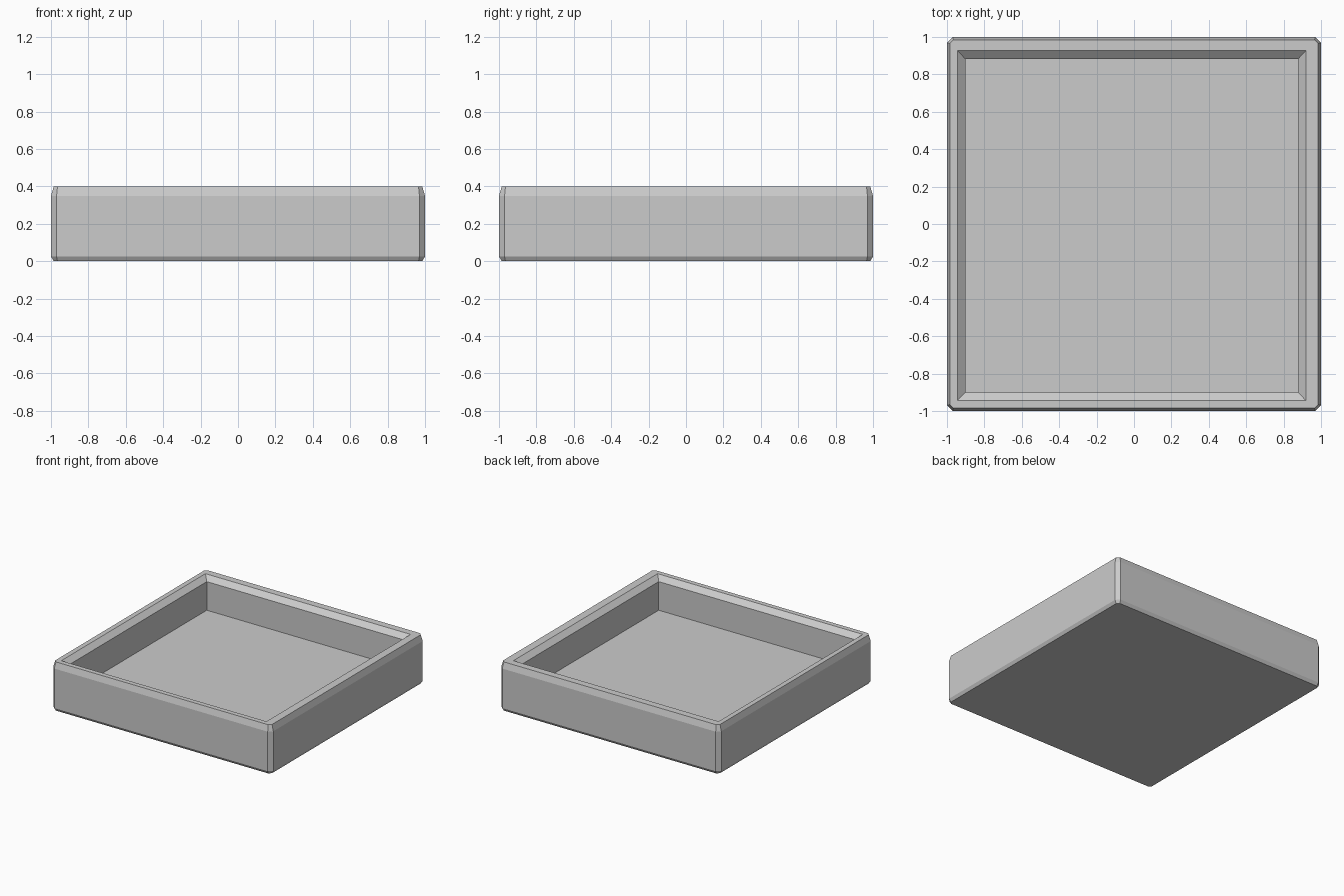
import bpy, bmesh

if "Cube" in bpy.data.objects:
    bpy.data.objects.remove(bpy.data.objects["Cube"])

bm = bmesh.new()


def ring(x0, x1, y0, y1, z, cut):
    """Rectangle loop with cut corners, counter-clockwise from above."""
    pts = [(x0 + cut, y0), (x1 - cut, y0), (x1, y0 + cut), (x1, y1 - cut),
           (x1 - cut, y1), (x0 + cut, y1), (x0, y1 - cut), (x0, y0 + cut)]
    return [bm.verts.new((x, y, z)) for x, y in pts]


# Outer shell from bottom to rim, then the slightly off-centre recess down to its floor
rings = [
    ring(-0.985, 0.985, -0.985, 0.985, 0.0, 0.02),
    ring(-1, 1, -1, 1, 0.025, 0.03),
    ring(-1, 1, -1, 1, 0.35, 0.03),
    ring(-0.985, 0.985, -0.985, 0.985, 0.4, 0.02),
    ring(-0.945, 0.92, -0.945, 0.927, 0.4, 0.0),
    ring(-0.902, 0.878, -0.9, 0.883, 0.363, 0.0),
    ring(-0.902, 0.878, -0.9, 0.883, 0.128, 0.0),
]
for low, high in zip(rings, rings[1:]):
    for i in range(8):
        j = (i + 1) % 8
        bm.faces.new((low[i], low[j], high[j], high[i]))

# Underside and tray floor
bm.faces.new(reversed(rings[0]))
bm.faces.new(rings[-1])

# Square recess corners collapse to single points
bmesh.ops.remove_doubles(bm, verts=bm.verts[:], dist=0.0001)
bmesh.ops.recalc_face_normals(bm, faces=bm.faces[:])

mesh = bpy.data.meshes.new("tray")
bm.to_mesh(mesh)
bm.free()
bpy.context.collection.objects.link(bpy.data.objects.new("tray", mesh))
